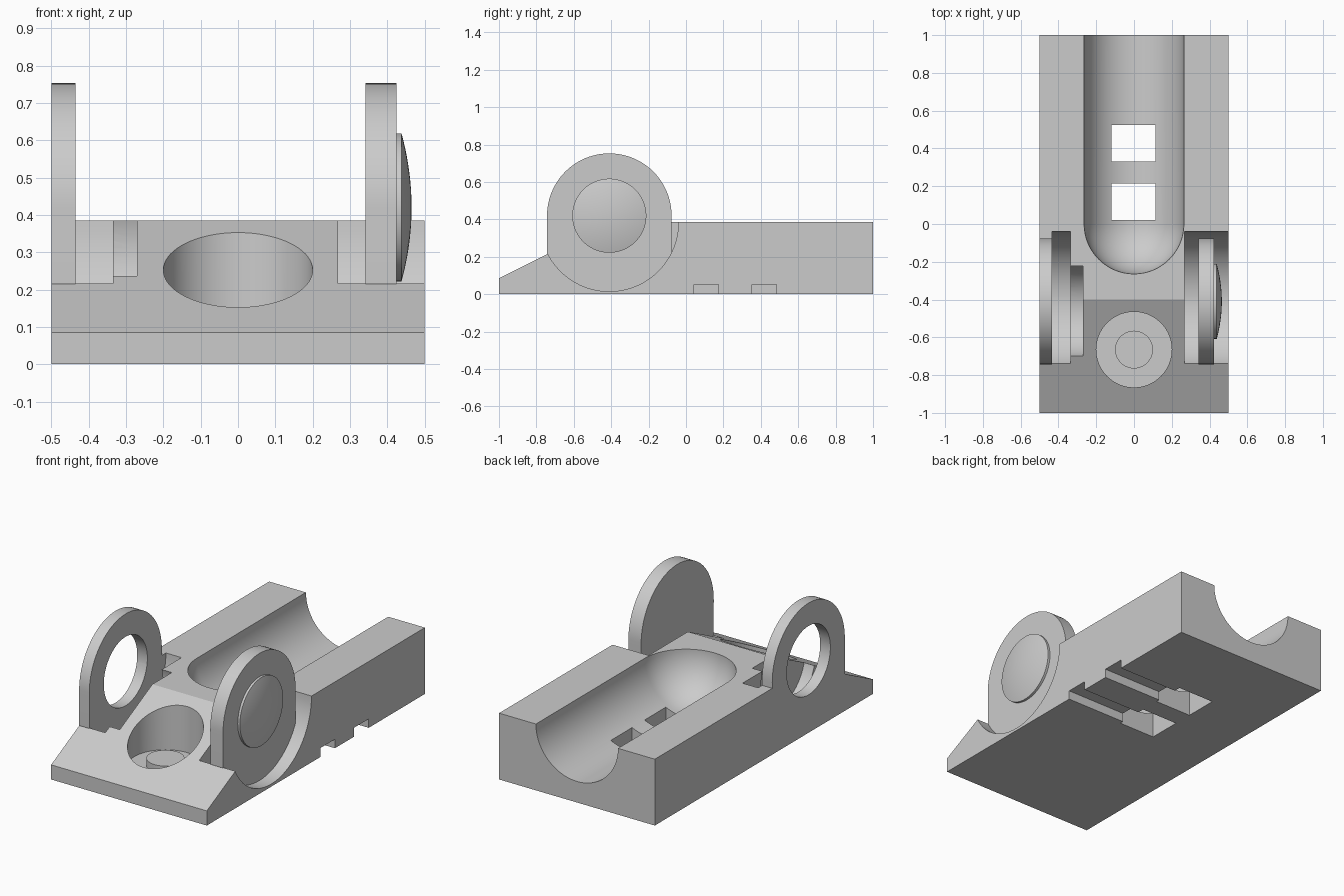
import bpy, bmesh, math
from mathutils import Matrix

cube = bpy.data.objects.get("Cube")
if cube:
    bpy.data.objects.remove(cube, do_unlink=True)

grey = bpy.data.materials.new("plain grey")
grey.use_nodes = True
grey.diffuse_color = (0.6, 0.6, 0.6, 1)
grey.node_tree.nodes["Principled BSDF"].inputs["Base Color"].default_value = (0.6, 0.6, 0.6, 1)

ALONG_X = Matrix.Rotation(math.pi / 2, 4, 'Y')
ALONG_Y = Matrix.Rotation(-math.pi / 2, 4, 'X')
ALONG_Z = Matrix.Identity(4)


def finish(name, bm):
    bmesh.ops.remove_doubles(bm, verts=bm.verts, dist=1e-5)
    bmesh.ops.recalc_face_normals(bm, faces=bm.faces)
    mesh = bpy.data.meshes.new(name)
    bm.to_mesh(mesh)
    bm.free()
    mesh.materials.append(grey)
    ob = bpy.data.objects.new(name, mesh)
    bpy.context.collection.objects.link(ob)
    return ob


def prism(name, outline, x0, x1):
    """Extrude a (y, z) outline from x0 to x1."""
    bm = bmesh.new()
    face = bm.faces.new([bm.verts.new((x0, y, z)) for y, z in outline])
    new = bmesh.ops.extrude_face_region(bm, geom=[face])["geom"]
    bmesh.ops.translate(bm, vec=(x1 - x0, 0, 0),
                        verts=[v for v in new if isinstance(v, bmesh.types.BMVert)])
    return finish(name, bm)


def box(name, x0, x1, y0, y1, z0, z1):
    return prism(name, [(y0, z0), (y1, z0), (y1, z1), (y0, z1)], x0, x1)


def lathe(name, profile, axis, centre, steps=72):
    """Turn a (radius, height) profile about an axis through centre."""
    bm = bmesh.new()
    verts = [bm.verts.new((r, 0, h)) for r, h in profile]
    edges = [bm.edges.new(pair) for pair in zip(verts, verts[1:])]
    bmesh.ops.spin(bm, geom=verts + edges, axis=(0, 0, 1), cent=(0, 0, 0),
                   angle=math.tau, steps=steps)
    bm.transform(Matrix.Translation(centre) @ axis)
    return finish(name, bm)


def rod(name, r, h0, h1, axis, centre):
    return lathe(name, [(0, h0), (r, h0), (r, h1), (0, h1)], axis, centre)


def boolean(target, tool, operation='DIFFERENCE'):
    mod = target.modifiers.new("cut", 'BOOLEAN')
    mod.operation, mod.solver, mod.object = operation, 'EXACT', tool
    bpy.context.view_layer.update()
    graph = bpy.context.evaluated_depsgraph_get()
    mesh = bpy.data.meshes.new_from_object(target.evaluated_get(graph))
    target.modifiers.clear()
    target.data = mesh
    bpy.data.objects.remove(tool, do_unlink=True)


def arc(cy, cz, r, a0, a1, n=48):
    angles = [math.radians(a0 + (a1 - a0) * i / n) for i in range(n + 1)]
    return [(cy + r * math.cos(a), cz + r * math.sin(a)) for a in angles]


# Upright lug: round top, straight sides, rounded foot sunk in its pocket
HUB_Y, HUB_Z = -0.41, 0.42
lug = arc(HUB_Y, HUB_Z, 0.333, 0, 180) + arc(HUB_Y, 0.385, 0.373, 207, 333)

# Wedge-nosed base block
base = prism("base", [(-1, 0), (1, 0), (1, 0.385), (-0.4, 0.385), (-1, 0.085)], -0.5, 0.5)

# Rounded side pockets and the small inner recess
boolean(base, rod("pocket", 0.37, 0.268, 0.6, ALONG_X, (0, HUB_Y, 0.385)))
boolean(base, rod("pocket", 0.37, -0.435, -0.335, ALONG_X, (0, HUB_Y, 0.385)))
boolean(base, rod("recess", 0.25, -0.36, -0.27, ALONG_X, (0, -0.46, 0.31)))

# Ring lug joined to the side wall, then bored through
boolean(base, prism("ring", lug, -0.5, -0.435), 'UNION')
boolean(base, rod("bore", 0.2, -0.6, -0.4, ALONG_X, (0, HUB_Y, HUB_Z)))

# Half-round channel with a ball end
R = 0.264
ball_end = [(R * math.sin(t * math.pi / 48), -R * math.cos(t * math.pi / 48)) for t in range(25)]
boolean(base, lathe("channel", ball_end + [(R, 1.2), (0, 1.2)], ALONG_Y, (0, 0, 0.386)))

# Windows through the channel floor with slots to the side
for y in (0.02, 0.33):
    boolean(base, box("window", -0.12, 0.115, y, y + 0.195, -0.1, 0.3))
    boolean(base, box("slot", 0.05, 0.6, y + 0.022, y + 0.155, -0.1, 0.052))

# Round well in the sloped nose
boolean(base, rod("well", 0.2, 0.085, 0.6, ALONG_Z, (0, -0.665, 0)))

# Post in the well
post = rod("well_post", 0.1, 0.07, 0.13, ALONG_Z, (0, -0.665, 0))

# Solid disc lug with a shallow domed button
disc = prism("disc_lug", lug, 0.342, 0.424)
dome = [(0.198 * math.cos(t * math.pi / 24), 0.438 + 0.027 * math.sin(t * math.pi / 24))
        for t in range(12)]
# flatten the curve to a spherical cap
dome = [(r, 0.465 - 0.027 * (r / 0.198) ** 2) for r, h in dome] + [(0, 0.465)]
button = lathe("domed_button", [(0, 0.415), (0.198, 0.415)] + dome, ALONG_X, (0, HUB_Y, HUB_Z))

for ob in (base, post, disc, button):
    bpy.ops.object.select_all(action='DESELECT')
    ob.select_set(True)
    bpy.context.view_layer.objects.active = ob
    bpy.ops.object.shade_smooth_by_angle(angle=math.radians(25))
